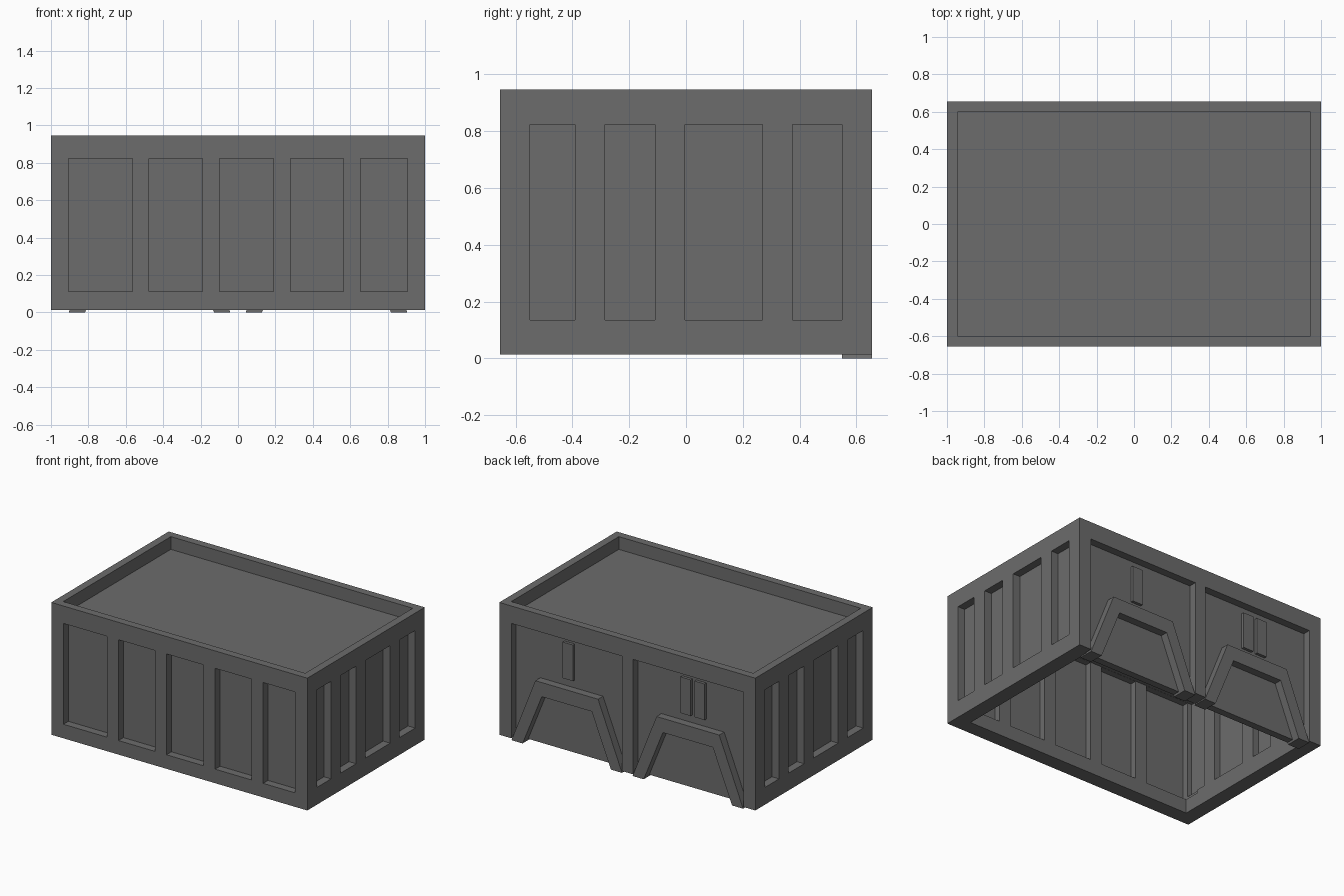
import bpy
import bmesh

if "Cube" in bpy.data.objects:
    bpy.data.objects.remove(bpy.data.objects["Cube"], do_unlink=True)

# Main sizes
X, Y, BASE, TOP = 1.0, 0.655, 0.013, 0.947
BEAM, RECESS, WEB = 0.105, 0.055, 0.005
BAY_TOP, FLOOR = 0.824, 0.857

metal = bpy.data.materials.new("dark grey metal")
GREY = (0.15, 0.15, 0.15, 1)
metal.diffuse_color = GREY
metal.use_nodes = True
metal.node_tree.nodes["Principled BSDF"].inputs["Base Color"].default_value = GREY


def add_object(name, bm):
    bmesh.ops.recalc_face_normals(bm, faces=bm.faces)
    mesh = bpy.data.meshes.new(name)
    bm.to_mesh(mesh)
    bm.free()
    mesh.materials.append(metal)
    obj = bpy.data.objects.new(name, mesh)
    bpy.context.scene.collection.objects.link(obj)
    return obj


def box(name, xs, ys, zs):
    bm = bmesh.new()
    bmesh.ops.create_cube(bm, size=1)
    for v in bm.verts:
        v.co = [(a + b) / 2 + c * (b - a)
                for c, (a, b) in zip(v.co, (sorted(xs), sorted(ys), sorted(zs)))]
    return add_object(name, bm)


def extruded(name, outline, y0, y1):
    bm = bmesh.new()
    face = bm.faces.new([bm.verts.new((x, y0, z)) for x, z in outline])
    new = bmesh.ops.extrude_face_region(bm, geom=[face])["geom"]
    moved = [v for v in new if isinstance(v, bmesh.types.BMVert)]
    bmesh.ops.translate(bm, verts=moved, vec=(0, y1 - y0, 0))
    return add_object(name, bm)


# Solid block that is hollowed out below and recessed on top
body = box("container_body", (-X, X), (-Y, Y), (BASE, TOP))
cutters = [
    box("hollow_cutter", (BEAM - X, X - BEAM), (BEAM - Y, Y - BEAM), (-0.5, BAY_TOP + 0.001)),
    box("roof_cutter", (RECESS - X, X - RECESS), (RECESS - Y, Y - RECESS), (FLOOR, 2)),
]


def pockets(axis, side, spans, low, outer_low):
    """Cut bays from outside and inside, leaving a thin panel between the ribs."""
    half = X if axis == "x" else Y
    panel = half - RECESS
    for span in spans:
        for depth, bottom in (((panel, half + 0.2), outer_low),
                              ((half - 2 * BEAM, panel - WEB), low)):
            d = [side * v for v in depth]
            xs, ys = (d, span) if axis == "x" else (span, d)
            cutters.append(box("bay_cutter", xs, ys, (bottom, BAY_TOP)))


def bays(start, end, ribs):
    edges = [start] + [e for rib in ribs for e in rib] + [end]
    return list(zip(edges[::2], edges[1::2]))


# Ribbed bays on the four walls
front = bays(-0.905, 0.905, [(-0.565, -0.475), (-0.19, -0.1), (0.19, 0.28), (0.565, 0.655)])
end = bays(-0.549, 0.549, [(-0.39, -0.285), (-0.11, -0.003), (0.27, 0.375)])
back = bays(-0.906, 0.906, [(-0.045, 0.04)])
pockets("y", -1, front, 0.112, 0.112)
pockets("x", 1, end, 0.135, 0.135)
pockets("x", -1, [(-b, -a) for a, b in end], 0.135, 0.135)
pockets("y", 1, back, 0.112, -0.5)

for cutter in cutters:
    cutter.hide_render = True
    mod = body.modifiers.new("cut", "BOOLEAN")
    mod.operation, mod.solver, mod.object = "DIFFERENCE", "EXACT", cutter
deps = bpy.context.evaluated_depsgraph_get()
result = bpy.data.meshes.new_from_object(body.evaluated_get(deps))
body.modifiers.clear()
body.data = result
result.materials.clear()
result.materials.append(metal)
for cutter in cutters:
    bpy.data.objects.remove(cutter, do_unlink=True)

# Arched support brackets in the two back bays
half_arch = [(0.432, 0), (0.245, 0.47)]
half_opening = [(0.195, 0.37), (0.345, 0)]
for side, centre in (("left", 0.473), ("right", -0.473)):
    outer = half_arch + [(-x, z) for x, z in reversed(half_arch)]
    inner = [(-x, z) for x, z in reversed(half_opening)] + half_opening
    extruded(side + "_bracket", [(centre + x, z) for x, z in outer + inner], Y - BEAM, Y)

# Small upright plates above the brackets
for name, x in (("left_plate", 0.49), ("right_plate_inner", -0.43), ("right_plate_outer", -0.54)):
    box(name, (x - 0.04, x + 0.04), (Y - RECESS - 0.003, Y - RECESS + 0.02), (0.525, 0.78))
